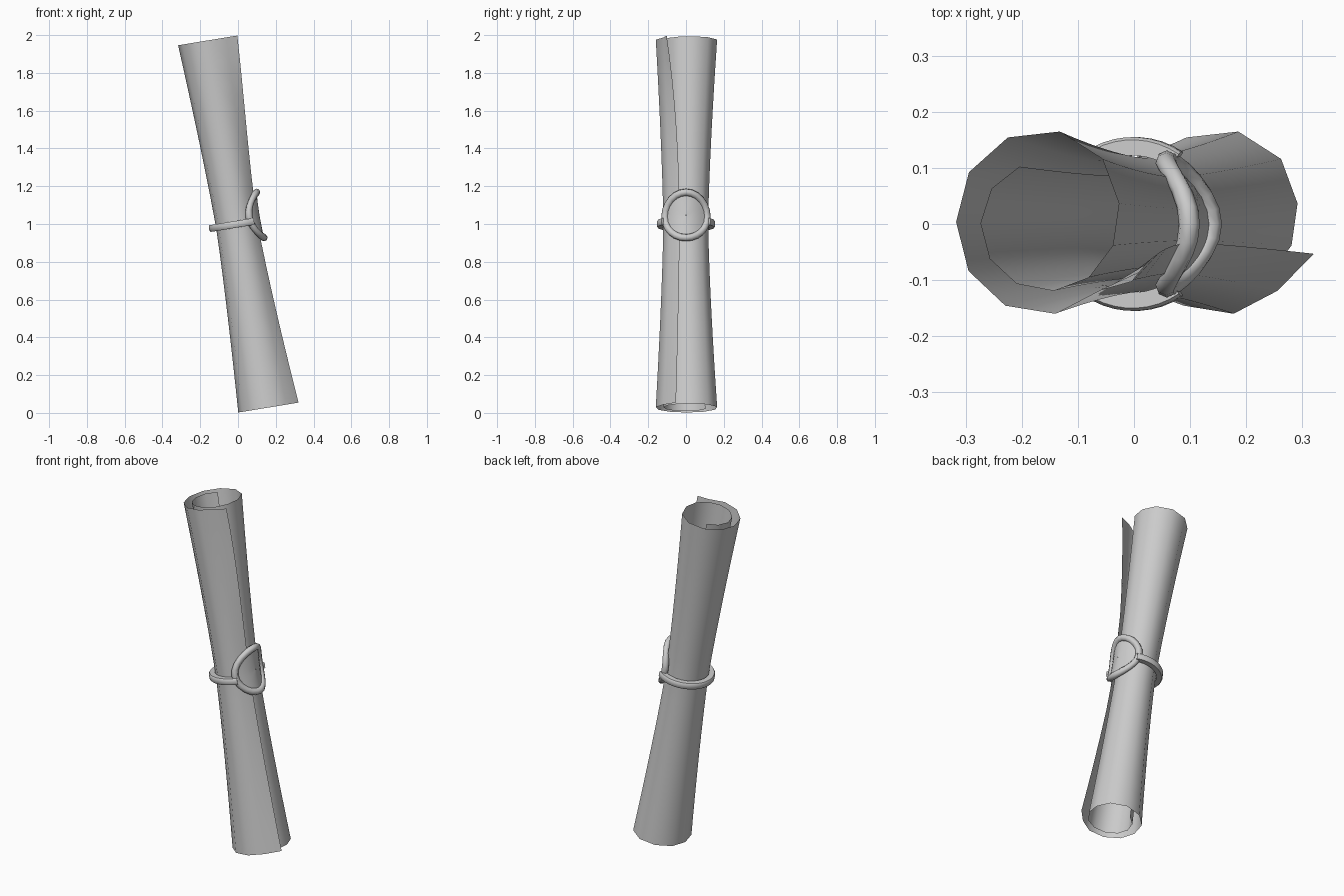
import bpy, bmesh, math
from mathutils import Matrix, Vector

if "Cube" in bpy.data.objects:
    bpy.data.objects.remove(bpy.data.objects["Cube"])

# everything is modelled upright, then leaned to the left
LEAN = Matrix.Translation((0, 0, 1)) @ Matrix.Rotation(math.radians(-9.3), 4, 'Y')


def grid_object(name, rows, close_u=False, close_v=False, caps=False, angle=60):
    """Skin a list of equal-length point rows into a mesh."""
    bm = bmesh.new()
    vs = [[bm.verts.new(LEAN @ Vector(p)) for p in row] for row in rows]
    nu, nv = len(rows), len(rows[0])
    for i in range(nu if close_u else nu - 1):
        for j in range(nv if close_v else nv - 1):
            a, b = (i + 1) % nu, (j + 1) % nv
            bm.faces.new((vs[i][j], vs[a][j], vs[a][b], vs[i][b]))
    if caps:
        bm.faces.new(vs[0])
        bm.faces.new(vs[-1])
    bmesh.ops.recalc_face_normals(bm, faces=bm.faces)
    me = bpy.data.meshes.new(name)
    bm.to_mesh(me)
    bm.free()
    ob = bpy.data.objects.new(name, me)
    bpy.context.collection.objects.link(ob)
    bpy.ops.object.select_all(action='DESELECT')
    ob.select_set(True)
    bpy.context.view_layer.objects.active = ob
    bpy.ops.object.shade_smooth_by_angle(angle=math.radians(angle))
    return ob


# rolled sheet: spiral radii from outer free edge to inner edge, at ends and waist
end_r = [.172, .154, .161, .162, .161, .160, .165, .168, .167, .156, .139,
         .129, .124, .120, .118, .117, .116, .115, .112]
mid_r = [.108, .113, .121, .122, .121, .118, .118, .119, .119, .112, .102,
         .099, .096, .096, .096, .096, .096, .095, .094]
STEP = 588 / (len(end_r) - 1)
rows = []
for i in range(17):
    t = i / 8 - 1
    w = abs(t) ** 1.4
    row = []
    for k, (e, m) in enumerate(zip(end_r, mid_r)):
        flap = max(0, t) ** 2 if k == 0 else 0     # upper corner lifts away
        ang = math.radians(-18 - k * STEP - 15 * flap)
        r = m + (e - m) * w + .016 * flap
        row.append((r * math.cos(ang), r * math.sin(ang), t * .985))
    rows.append(row)
grid_object("rolled_sheet", rows)

# band around the waist, ending at the seal
rows = []
for i in range(33):
    a = math.radians(56 + i * 248 / 32)
    rows.append([(r * math.cos(a), r * math.sin(a), z) for r, z in
                 ((.122, -.018), (.15, -.018), (.155, -.012),
                  (.155, .012), (.15, .018), (.122, .018))])
grid_object("band", rows, close_v=True, caps=True, angle=40)


# saddle-shaped seal wrapped over the front of the roll
def saddle(y, z):
    return .12 + .3 * z * z - 4.5 * y * y


def seal_point(f, a, lift=0):
    y, z = .112 * f * math.cos(a), .122 * f * math.sin(a)
    return Vector((saddle(y, z) + lift, y, z + .028))


N = 24
angles = [2 * math.pi * i / N for i in range(N)]
for name, lift in (("seal_face", 0), ("seal_back", -.015)):
    grid_object(name, [[seal_point(f, a, lift) for f in (.02, .25, .5, .75, 1)]
                       for a in angles], close_u=True, caps=False)

# rounded rim of the seal
rows = []
for a in angles:
    c = seal_point(1, a)
    out = Vector((0, math.cos(a), math.sin(a)))
    tube = [2 * math.pi * j / 8 for j in range(8)]
    rows.append([c + .019 * (out * math.cos(b) + Vector((1, 0, 0)) * math.sin(b))
                 for b in tube])
grid_object("seal_rim", rows, close_u=True, close_v=True)
